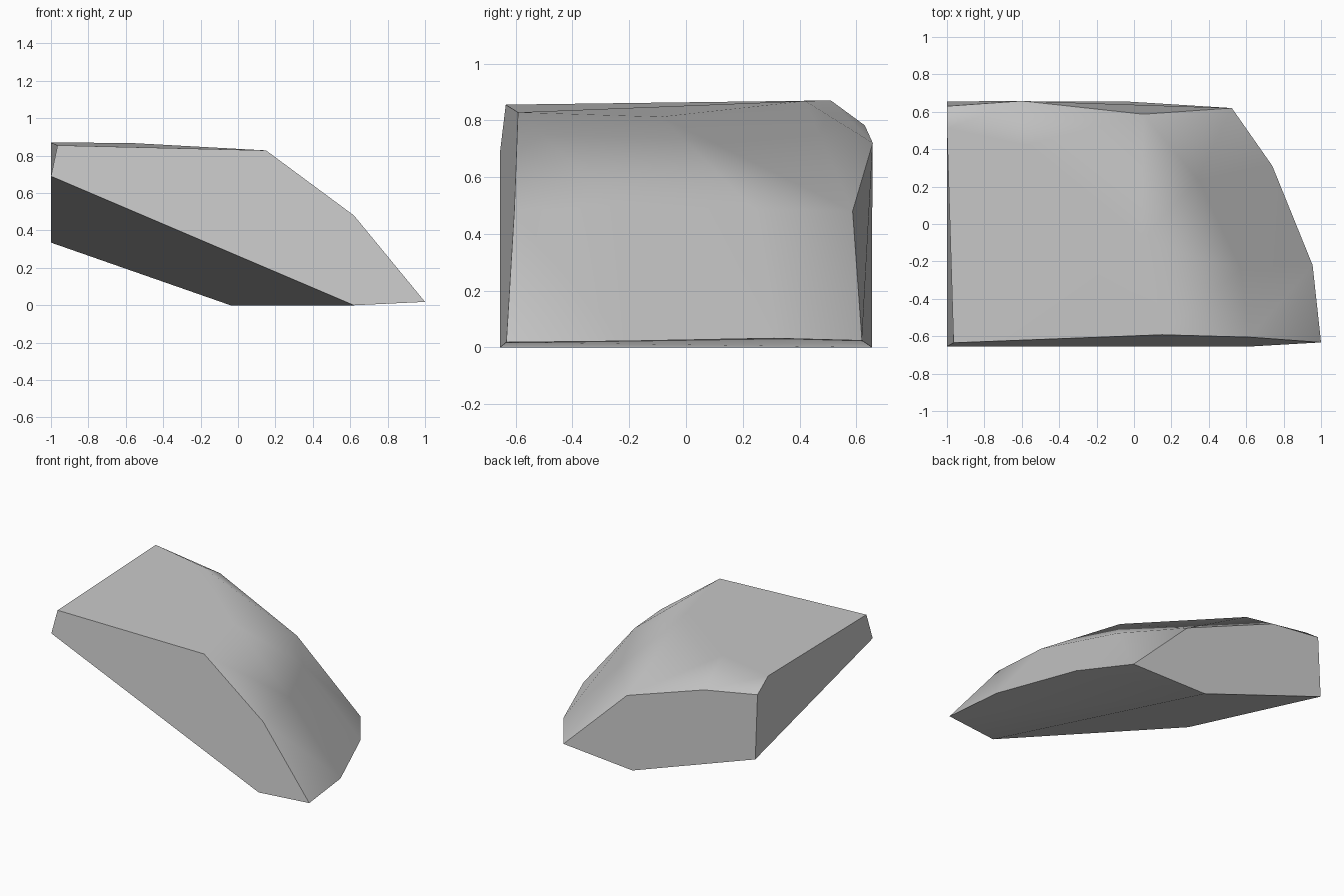
import bpy, bmesh, math

cube = bpy.data.objects.get("Cube")
if cube:
    bpy.data.objects.remove(cube)

stone = bpy.data.materials.new("stone grey")
stone.use_nodes = True
grey = (0.58, 0.58, 0.58, 1)
stone.diffuse_color = grey
stone.node_tree.nodes["Principled BSDF"].inputs["Base Color"].default_value = grey

# Corners of the chipped rock, row by row
corners = {
    # front profile
    "A": (-.965, -.635, .855), "B": (.15, -.592, .828), "C": (.62, -.605, .48),
    "D": (1, -.633, .018), "E": (.62, -.655, 0), "F": (-1, -.655, .69),
    # lower right rim
    "G": (.955, -.22, .022), "H": (.74, .31, .032), "I": (.523, .62, .024),
    # rounded shoulder
    "P": (.04, -.09, .812), "Q": (.57, -.24, .5), "T": (.34, .24, .487),
    # back profile
    "J": (.05, .587, .48), "K": (-.6, .658, .72), "L": (-.58, .42, .868),
    "M": (-1, .51, .87), "N": (-1, .63, .782),
    # sloping underside
    "R": (-1, .655, .335), "S": (-.04, .655, 0),
}

# Facets, each named by its corners
facets = {
    "front": ["AFEDCB"],
    "left_end": ["FAMNR"],
    "back": ["NKJISR"],
    "underside": ["FRSE", "ESIHGD"],
    "top": ["ABPLM"],
    "shoulder": ["BCQP", "CDGQ", "QGHT", "THI", "TIJ", "PQT", "PTJ",
                 "PJL", "JKL", "MLKN"],
}

bm = bmesh.new()
verts = {name: bm.verts.new(p) for name, p in corners.items()}
for group in facets.values():
    for loop in group:
        bm.faces.new([verts[c] for c in loop])
bmesh.ops.recalc_face_normals(bm, faces=bm.faces)

mesh = bpy.data.meshes.new("rock_slab")
bm.to_mesh(mesh)
bm.free()
mesh.materials.append(stone)
rock = bpy.data.objects.new("rock_slab", mesh)
bpy.context.collection.objects.link(rock)

# Soft shoulder, flat top and crisp broken edges
bpy.ops.object.select_all(action="DESELECT")
rock.select_set(True)
bpy.context.view_layer.objects.active = rock
bpy.ops.object.shade_smooth_by_angle(angle=math.radians(42))
weighted = rock.modifiers.new("even shading", "WEIGHTED_NORMAL")
weighted.keep_sharp = True
weighted.weight = 80
